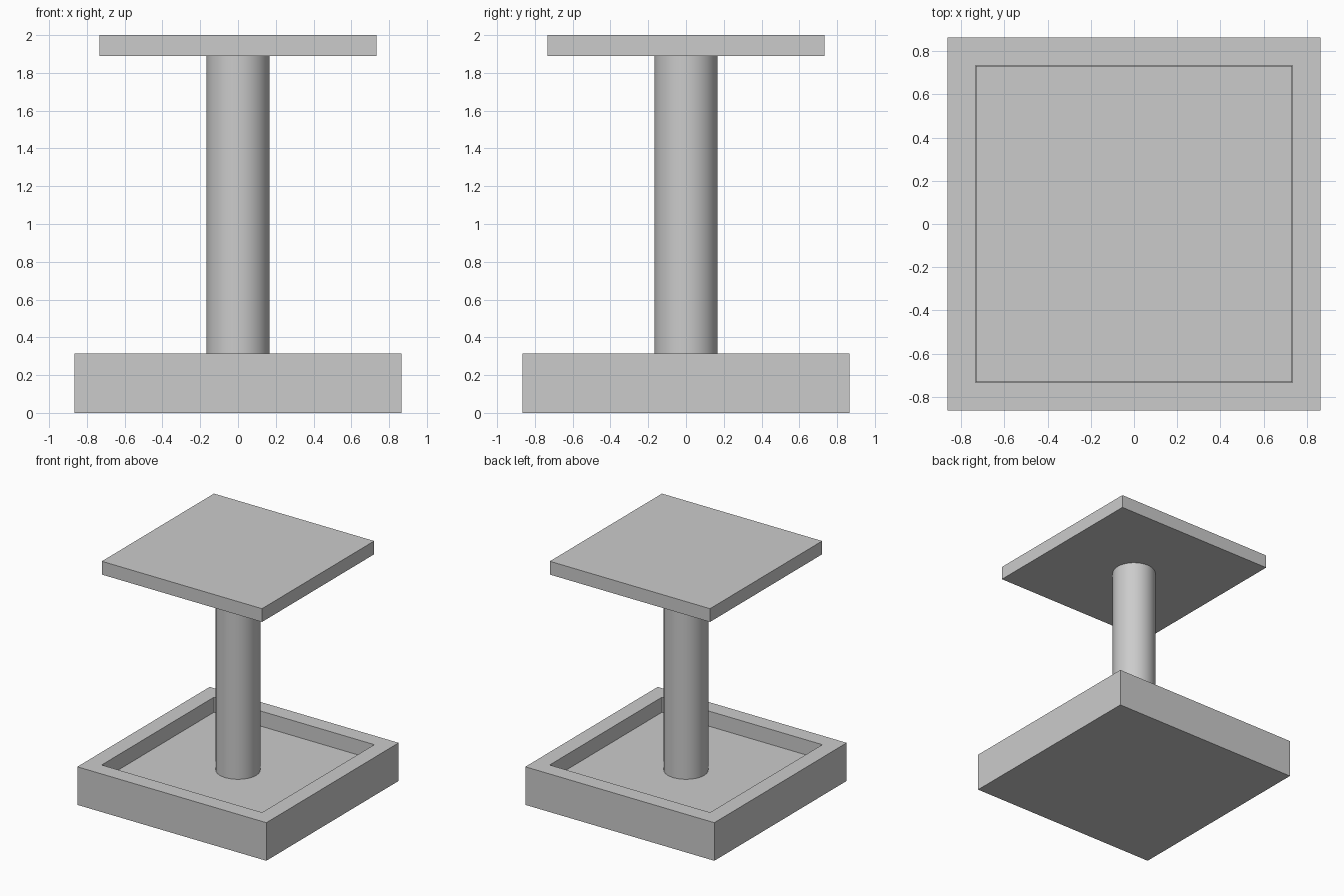
import bpy, bmesh
from mathutils import Matrix, Vector

if "Cube" in bpy.data.objects:
    bpy.data.objects.remove(bpy.data.objects["Cube"])


def add_object(name, bm):
    mesh = bpy.data.meshes.new(name)
    bm.to_mesh(mesh)
    bm.free()
    obj = bpy.data.objects.new(name, mesh)
    bpy.context.collection.objects.link(obj)
    return obj


def slab(half, z0, z1):
    bm = bmesh.new()
    bmesh.ops.create_cube(bm, size=1, matrix=Matrix.Translation((0, 0, (z0 + z1) / 2))
                          @ Matrix.Diagonal((half * 2, half * 2, z1 - z0, 1)))
    return bm


BASE_TOP, FLOOR, PLATE_BOTTOM = 0.315, 0.19, 1.89

# Square base with a recessed tray
bm = slab(0.865, 0, BASE_TOP)
bm.normal_update()
top = max(bm.faces, key=lambda f: f.calc_center_median().z)
bmesh.ops.inset_region(bm, faces=[top], thickness=0.185)
ext = bmesh.ops.extrude_discrete_faces(bm, faces=[top])
floor = ext["faces"][0]
bmesh.ops.translate(bm, verts=floor.verts, vec=Vector((0, 0, FLOOR - BASE_TOP)))
bmesh.ops.recalc_face_normals(bm, faces=bm.faces)
add_object("base_tray", bm)

# Top plate
add_object("top_plate", slab(0.733, PLATE_BOTTOM, 2.0))

# Round column from tray floor to plate
bpy.ops.mesh.primitive_cylinder_add(vertices=64, radius=0.167, depth=PLATE_BOTTOM - FLOOR,
                                    location=(0, 0, (PLATE_BOTTOM + FLOOR) / 2))
bpy.context.object.name = "column"
bpy.ops.object.shade_smooth_by_angle()
